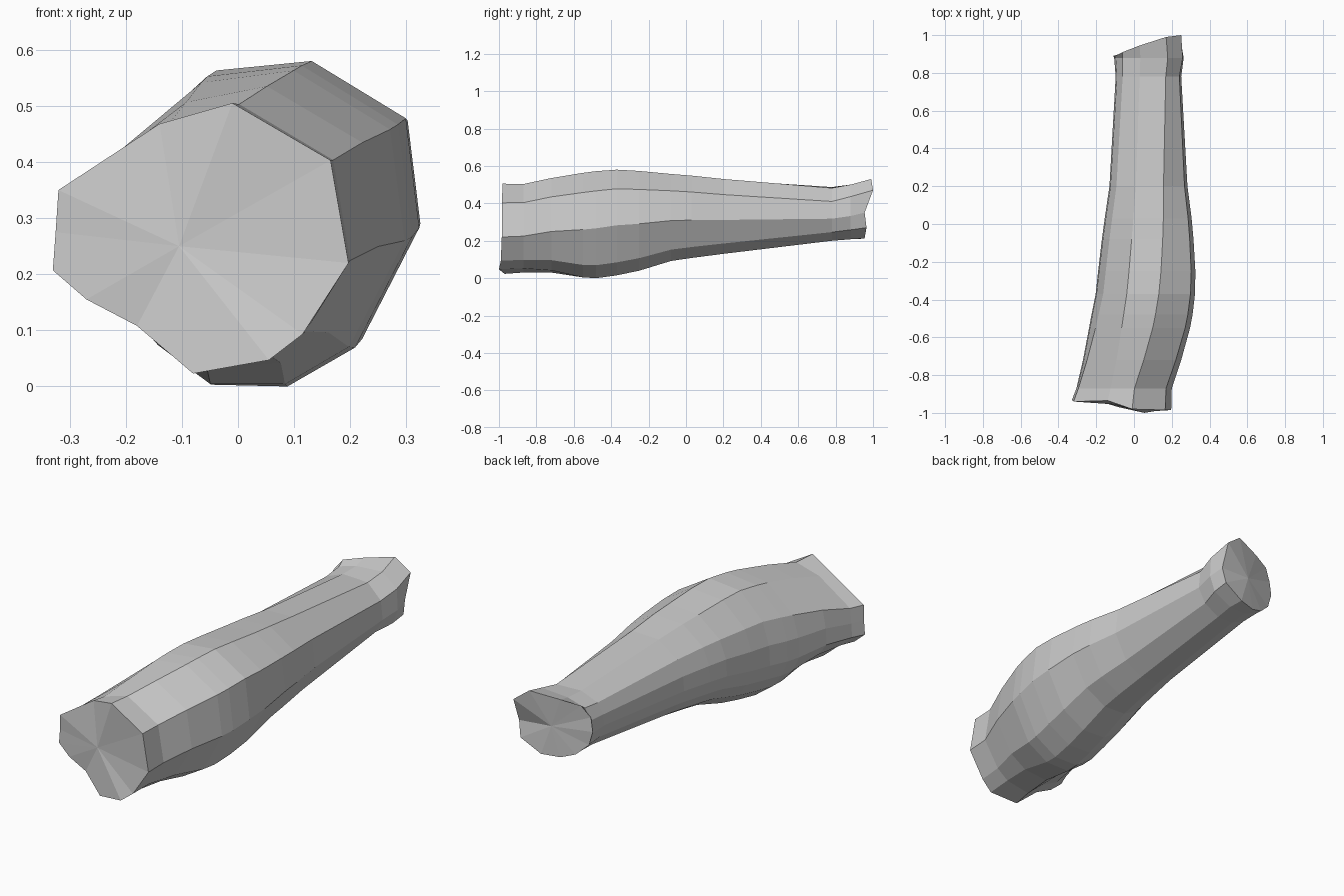
import bpy, bmesh
from mathutils import Vector

# Cross-sections (x, z), clockwise from the upper left
FRONT = [(-.32, .35), (-.14, .468), (-.01, .505), (.165, .403), (.197, .22), (.115, .093),
         (.055, .047), (-.08, .023), (-.18, .108), (-.27, .155), (-.33, .207), (-.325, .275)]
BELLY = [(-.16, .44), (-.035, .563), (.135, .58), (.303, .477), (.327, .28), (.225, .08),
         (.1, .01), (-.03, .016), (-.12, .08), (-.17, .15), (-.2, .23), (-.195, .33)]
NECK = [(-.06, .45), (.03, .485), (.168, .48), (.24, .41), (.25, .32), (.21, .25),
        (.13, .205), (.04, .208), (-.03, .24), (-.075, .29), (-.097, .35), (-.09, .40)]
BACK = [(-.06, .485), (.03, .505), (.17, .53), (.25, .47), (.25, .35), (.235, .27),
        (.13, .213), (.04, .21), (-.03, .235), (-.09, .29), (-.11, .36), (-.10, .43)]
# Uneven depth of the two broken ends
FRONT_Y = [-.94, -.935, -.98, -.985, -.985, -.99, -1, -.97, -.94, -.94, -.935, -.935]
BACK_Y = [.91, .945, .99, 1, .955, .965, .955, .93, .91, .89, .89, .89]

# Stations: y, sections to blend, blend factor, x range, z range
STATIONS = [
    (-.87, FRONT, BELLY, .04, (-.305, .20), (.03, .503)),
    (-.72, FRONT, BELLY, .40, (-.27, .25), (.03, .535)),
    (-.55, FRONT, BELLY, .80, (-.238, .297), (.004, .563)),
    (-.48, FRONT, BELLY, .90, (-.225, .31), (0, .572)),
    (-.37, BELLY, NECK, 0, (-.203, .323), (.015, .58)),
    (-.25, BELLY, NECK, .12, (-.19, .325), (.04, .573)),
    (-.08, BELLY, NECK, .30, (-.17, .315), (.092, .557)),
    (.03, BELLY, NECK, .40, (-.155, .305), (.108, .548)),
    (.2, BELLY, NECK, .55, (-.13, .283), (.13, .53)),
    (.78, BELLY, NECK, 1, (-.097, .25), (.2, .487)),
    (.88, NECK, BACK, .5, (-.105, .263), (.208, .5)),
]


def fit(points, axis, lo, hi):
    values = [p[axis] for p in points]
    a, b = min(values), max(values)
    return [lo + (v - a) / (b - a) * (hi - lo) for v in values]


def ring_at(y, a, b, t, xr, zr):
    pts = [Vector(p).lerp(Vector(q), t) for p, q in zip(a, b)]
    return [(x, y, z) for x, z in zip(fit(pts, 0, *xr), fit(pts, 1, *zr))]


rings = [[(x, y, z) for (x, z), y in zip(FRONT, FRONT_Y)]]
rings += [ring_at(*s) for s in STATIONS]
rings += [[(x, y, z) for (x, z), y in zip(BACK, BACK_Y)]]

# Loft the faceted body
bm = bmesh.new()
loops = [[bm.verts.new(p) for p in ring] for ring in rings]
n = len(FRONT)
for a, b in zip(loops, loops[1:]):
    for i in range(n):
        j = (i + 1) % n
        bm.faces.new((a[i], a[j], b[j], b[i]))

# Fan caps on the ends
for loop, centre in ((loops[0], (-.105, -.955, .25)), (loops[-1], (.08, .945, .36))):
    c = bm.verts.new(centre)
    for i in range(n):
        bm.faces.new((loop[i], loop[(i + 1) % n], c))

bmesh.ops.recalc_face_normals(bm, faces=bm.faces)
mesh = bpy.data.meshes.new("log")
bm.to_mesh(mesh)
bm.free()
bpy.context.collection.objects.link(bpy.data.objects.new("log", mesh))
